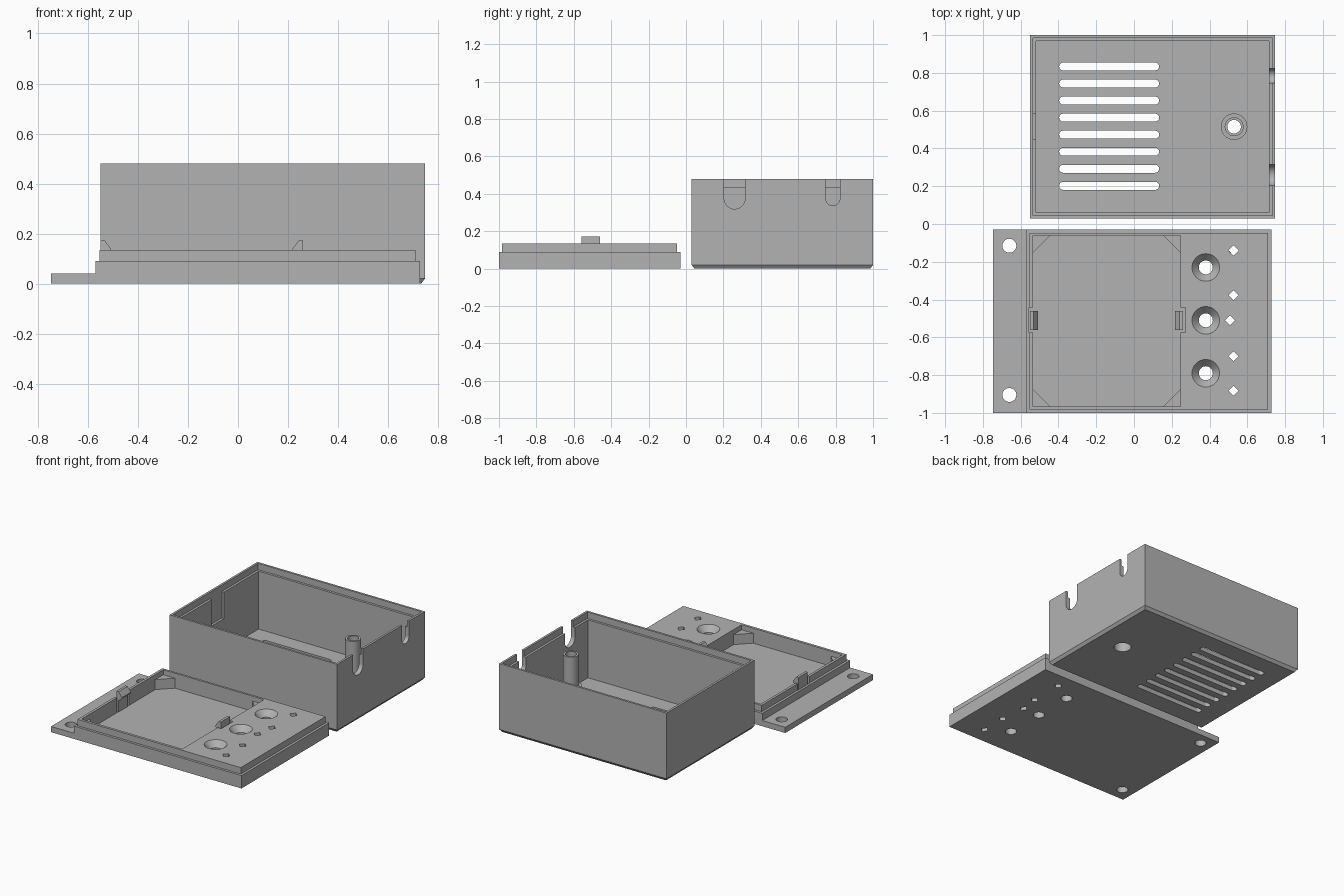
import bpy, bmesh, math

cube = bpy.data.objects.get("Cube")
if cube:
    bpy.data.objects.remove(cube, do_unlink=True)

# Single plastic colour
GREY = (0.45, 0.45, 0.45, 1)
plastic = bpy.data.materials.new("grey_plastic")
plastic.use_nodes = True
plastic.diffuse_color = GREY
plastic.node_tree.nodes["Principled BSDF"].inputs["Base Color"].default_value = GREY


def solid(name, rings):
    """Skin a closed solid through matching rings of 3D points."""
    bm = bmesh.new()
    loops = [[bm.verts.new(p) for p in ring] for ring in rings]
    n = len(loops[0])
    for a, b in zip(loops, loops[1:]):
        for i in range(n):
            j = (i + 1) % n
            bm.faces.new((a[i], a[j], b[j], b[i]))
    bm.faces.new(loops[0])
    bm.faces.new(loops[-1])
    bmesh.ops.recalc_face_normals(bm, faces=bm.faces)
    mesh = bpy.data.meshes.new(name)
    bm.to_mesh(mesh)
    bm.free()
    mesh.materials.append(plastic)
    obj = bpy.data.objects.new(name, mesh)
    bpy.context.collection.objects.link(obj)
    return obj


def rect(x0, x1, y0, y1, inset=0):
    return [(x0 + inset, y0 + inset), (x1 - inset, y0 + inset),
            (x1 - inset, y1 - inset), (x0 + inset, y1 - inset)]


def at_z(outline, z):
    return [(x, y, z) for x, y in outline]


def prism(name, outline, z0, z1):
    return solid(name, [at_z(outline, z0), at_z(outline, z1)])


def stadium(a, b, r, n=16):
    """Rounded slot outline between centres a and b."""
    turn = math.atan2(b[1] - a[1], b[0] - a[0]) - math.pi / 2
    pts = []
    for (cx, cy), start in ((b, turn), (a, turn + math.pi)):
        for i in range(n + 1):
            t = start + math.pi * i / n
            pts.append((cx + r * math.cos(t), cy + r * math.sin(t)))
    return pts


def circle(x, y, r, n=32):
    return [(x + r * math.cos(math.tau * i / n),
             y + r * math.sin(math.tau * i / n)) for i in range(n)]


def turned(name, x, y, profile):
    """Round solid from (radius, height) pairs."""
    return solid(name, [at_z(circle(x, y, r), z) for r, z in profile])


def carve(obj, cutters):
    """Subtract cutters, bake the result and discard the cutters."""
    for c in cutters:
        c.hide_render = True
        mod = obj.modifiers.new("cut", 'BOOLEAN')
        mod.operation = 'DIFFERENCE'
        mod.solver = 'EXACT'
        mod.object = c
    deps = bpy.context.evaluated_depsgraph_get()
    mesh = bpy.data.meshes.new_from_object(obj.evaluated_get(deps))
    obj.modifiers.clear()
    obj.data = mesh
    for c in cutters:
        bpy.data.objects.remove(c, do_unlink=True)
    mesh.shade_smooth()
    mesh.set_sharp_from_angle(angle=math.radians(25))


# Enclosure box: chamfered base, open top, rebated rim
BOX = (-0.55, 0.747, 0.03, 1.0)
POST = (0.53, 0.515)
box = solid("enclosure_box", [at_z(rect(*BOX, inset=i), z)
                              for i, z in ((0.015, 0), (0, 0.02), (0, 0.48))])
cuts = [prism("cavity", rect(*BOX, inset=0.031), 0.03, 0.6),
        prism("rim_rebate", rect(*BOX, inset=0.015), 0.435, 0.6),
        prism("clip_recess", rect(-0.535, -0.45, 0.45, 0.585), 0.25, 0.55),
        prism("post_bore", circle(*POST, 0.07), -0.1, 0.1)]
# Vent slots
for i in range(8):
    y = 0.202 + i * 0.0903
    cuts.append(prism("vent", stadium((-0.375, y), (0.112, y), 0.021), -0.1, 0.1))
# Cable notches in the side wall
for y, r in ((0.26, 0.056), (0.785, 0.038)):
    outline = stadium((y, 0.375), (y, 0.7), r)
    cuts.append(solid("cable_notch", [[(x, a, b) for a, b in outline]
                                      for x in (0.65, 0.85)]))
carve(box, cuts)

# Stepped screw post with counterbore from below
post = turned("screw_post", *POST, ((0.07, 0), (0.07, 0.2), (0.05, 0.2), (0.05, 0.42)))
carve(post, [prism("head_bore", circle(*POST, 0.056), -0.1, 0.12),
             prism("screw_bore", circle(*POST, 0.036), -0.2, 0.6)])

# Lid: base slab with raised lip
LID = (-0.57, 0.727, -1.0, -0.03)
lid = solid("lid", [at_z(rect(*LID, inset=i), z) for i, z in
                    ((0, 0), (0, 0.09), (0.017, 0.09), (0.017, 0.135))])
PX0, PX1, PY0, PY1 = -0.535, 0.245, -0.965, -0.062
cuts = [prism("pocket", rect(PX0, PX1, PY0, PY1), 0.03, 0.3),
        prism("left_clip_gap", rect(-0.555, -0.5, -0.575, -0.443), 0.03, 0.3),
        prism("right_clip_gap", rect(0.2, 0.272, -0.575, -0.443), 0.03, 0.3)]
# Countersunk button holes
for y in (-0.23, -0.51, -0.79):
    cuts.append(turned("button_hole", 0.38, y, ((0.037, -0.1), (0.037, 0.095),
                                                (0.073, 0.135), (0.073, 0.2))))
# Small square indicator holes
for x, y in ((0.527, -0.14), (0.527, -0.377), (0.508, -0.51),
             (0.527, -0.70), (0.527, -0.883)):
    cuts.append(prism("indicator_hole", circle(x, y, 0.027, 4), -0.1, 0.3))
carve(lid, cuts)

# Mounting flange with two screw holes
flange = prism("mounting_flange", rect(-0.747, -0.57, -1.0, -0.03), 0, 0.04)
carve(flange, [prism("flange_hole", circle(-0.66, y, 0.037), -0.1, 0.2)
               for y in (-0.115, -0.905)])

# Corner supports in the pocket
for x, sx in ((PX0, 1), (PX1, -1)):
    for y, sy in ((PY0, 1), (PY1, -1)):
        prism("corner_support", [(x, y), (x + sx * 0.09, y), (x, y + sy * 0.09)],
              0.03, 0.1)

# Snap clips with inward hooks
for name, x, s in (("left_clip", -0.55, 1), ("right_clip", 0.26, -1)):
    profile = [(0, 0.03), (0, 0.172), (0.018, 0.172), (0.043, 0.138),
               (0.043, 0.128), (0.018, 0.11), (0.018, 0.03)]
    solid(name, [[(x + s * d, y, z) for d, z in profile]
                 for y in (-0.56, -0.46)])
